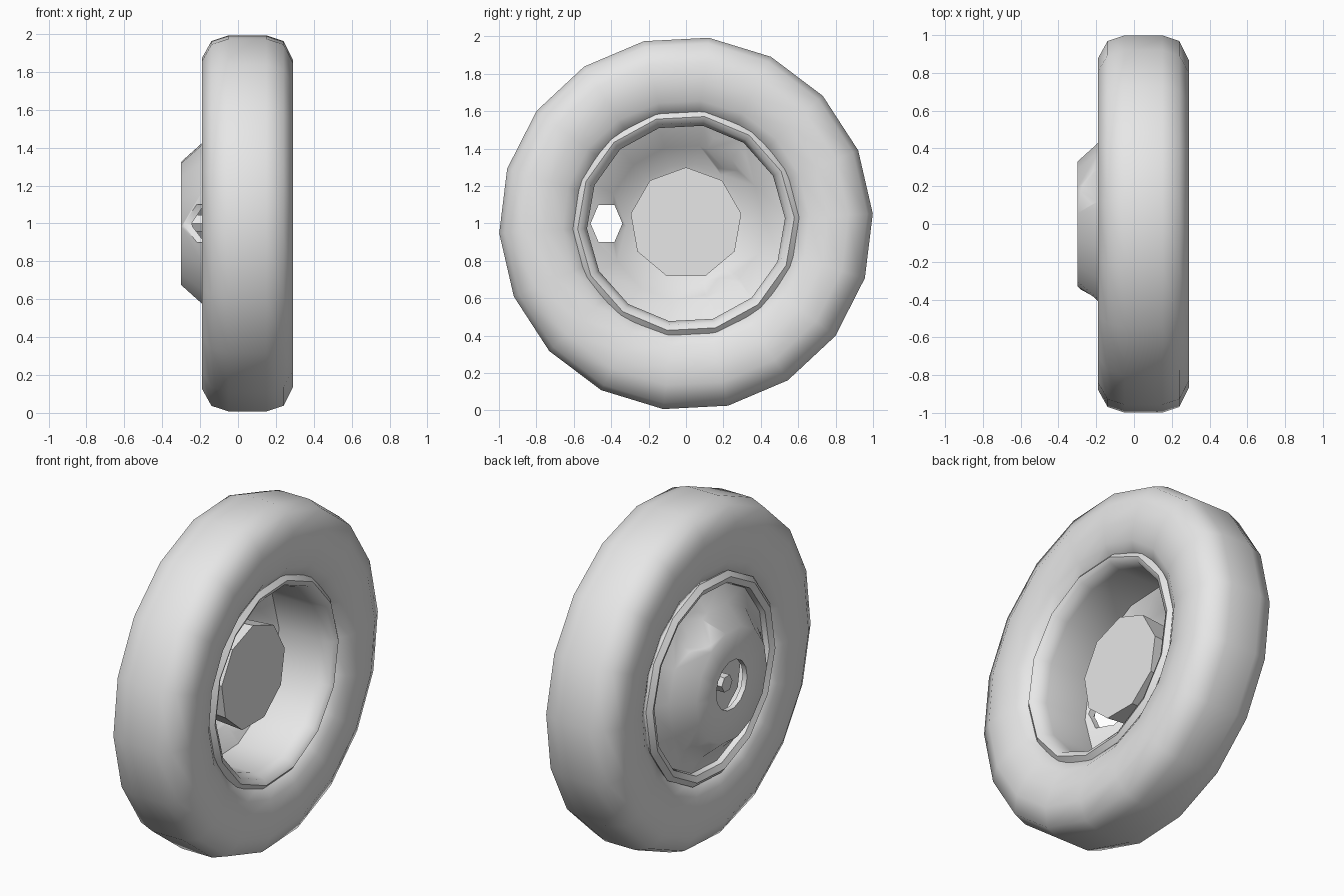
import bpy, bmesh, math

if "Cube" in bpy.data.objects:
    bpy.data.objects.remove(bpy.data.objects["Cube"], do_unlink=True)

AXLE_Z = 1.0
grey = bpy.data.materials.new("light grey")
grey.use_nodes = True
grey.diffuse_color = (0.8, 0.8, 0.8, 1)
grey.node_tree.nodes["Principled BSDF"].inputs["Base Color"].default_value = (0.8, 0.8, 0.8, 1)


def finish(name, bm):
    bmesh.ops.recalc_face_normals(bm, faces=bm.faces)
    mesh = bpy.data.meshes.new(name)
    bm.to_mesh(mesh)
    bm.free()
    mesh.materials.append(grey)
    obj = bpy.data.objects.new(name, mesh)
    bpy.context.collection.objects.link(obj)
    return obj


def lathe(name, profile, sides, turn=0.0, closed=True):
    """Turn (x, radius) points about the axle; open profiles get end caps."""
    bm = bmesh.new()
    rings = []
    for x, r in profile:
        ring = []
        for i in range(sides):
            a = math.radians(turn) + math.tau * i / sides
            ring.append(bm.verts.new((x, r * math.cos(a), AXLE_Z + r * math.sin(a))))
        rings.append(ring)
    pairs = list(zip(rings, rings[1:]))
    if closed:
        pairs.append((rings[-1], rings[0]))
    else:
        bm.faces.new(rings[0])
        bm.faces.new(rings[-1])
    for a, b in pairs:
        for i in range(sides):
            j = (i + 1) % sides
            bm.faces.new((a[i], a[j], b[j], b[i]))
    return finish(name, bm)


def smooth(obj, degrees):
    bpy.ops.object.select_all(action="DESELECT")
    obj.select_set(True)
    bpy.context.view_layer.objects.active = obj
    bpy.ops.object.shade_smooth_by_angle(angle=math.radians(degrees))


# Tyre with rounded shoulders
tyre = lathe("tyre", [
    (-0.13, 0.57), (-0.175, 0.66), (-0.19, 0.76), (-0.19, 0.88), (-0.14, 0.97),
    (-0.05, 1.0), (0.15, 1.0), (0.24, 0.97), (0.29, 0.87), (0.29, 0.76),
    (0.27, 0.66), (0.21, 0.57)], 18, 3)
smooth(tyre, 65)

# Rim barrel with a rolled lip on both edges
rim = lathe("rim", [
    (-0.12, 0.53), (-0.17, 0.54), (-0.185, 0.575), (-0.16, 0.605), (-0.11, 0.58),
    (0.18, 0.58), (0.23, 0.61), (0.255, 0.58), (0.24, 0.55), (0.17, 0.53)], 14, 3)
smooth(rim, 50)

# Dished wheel disc, open in the middle
disc = lathe("wheel_disc", [
    (-0.3, 0.145), (-0.3, 0.33), (-0.19, 0.43), (-0.13, 0.55),
    (-0.09, 0.55), (-0.16, 0.42), (-0.27, 0.32), (-0.27, 0.145)], 14, 3)

# Three vent holes cut through the slope of the disc
for k in range(3):
    angle = math.radians(60 + 120 * k)
    c, s = math.cos(angle), math.sin(angle)
    bm = bmesh.new()
    bmesh.ops.create_cone(bm, segments=6, radius1=1, radius2=1, depth=0.5, cap_ends=True)
    for v in bm.verts:
        out, side = 0.425 + 0.085 * v.co.y, 0.115 * v.co.x
        v.co = (-0.25 + v.co.z, out * c - side * s, AXLE_Z + out * s + side * c)
    cutter = finish("vent_cutter", bm)
    mod = disc.modifiers.new("vent", "BOOLEAN")
    mod.operation = "DIFFERENCE"
    mod.solver = "EXACT"
    mod.object = cutter
    bpy.context.view_layer.objects.active = disc
    bpy.ops.object.modifier_apply(modifier=mod.name)
    bpy.data.objects.remove(cutter, do_unlink=True)
smooth(disc, 50)

# Hub drum behind the disc, with the axle end showing through the middle
drum = lathe("hub_drum", [(-0.17, 0.28), (0.1, 0.3)], 9, 90, closed=False)
smooth(drum, 30)
axle = lathe("axle_end", [(-0.27, 0.05), (-0.16, 0.05)], 6, 0, closed=False)
smooth(axle, 30)
